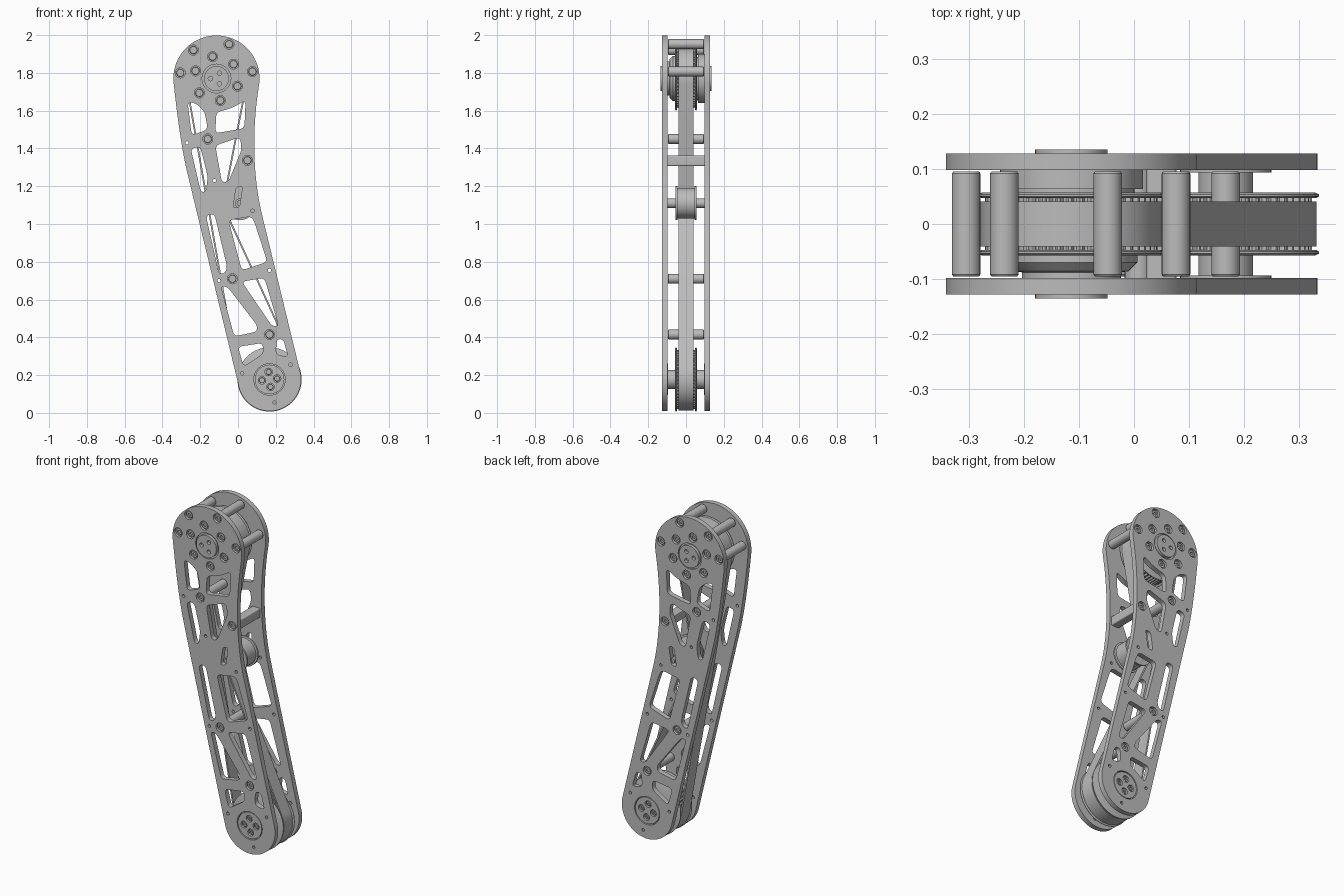
import bpy, bmesh, math
from mathutils import Vector as V
from mathutils.geometry import interpolate_bezier

cube = bpy.data.objects.get("Cube")
if cube:
    bpy.data.objects.remove(cube)

grey = bpy.data.materials.new("machined_grey")
grey.use_nodes = True
grey.diffuse_color = (0.5, 0.5, 0.5, 1)
grey.node_tree.nodes["Principled BSDF"].inputs["Base Color"].default_value = (0.5, 0.5, 0.5, 1)

TOP, LOW, IDLER = V((-0.114, 1.77)), V((0.167, 0.177)), V((0.008, 1.11))
INNER, OUTER = 0.098, 0.128          # side plate faces, measured from the centre plane


def polar(c, r, deg):
    a = math.radians(deg)
    return V((c[0] + r * math.cos(a), c[1] + r * math.sin(a)))


def arc(c, r, a0, a1, n):
    return [polar(c, r, a0 + (a1 - a0) * i / n) for i in range(n + 1)]


def circle(c, r, n=24):
    return arc(c, r, 0, 360, n)[:-1]


def rounded(points, r=0.025):
    """Polygon with its corners rounded off."""
    pts, out = [V(p) for p in points], []
    for i, p in enumerate(pts):
        ends = []
        for q in (pts[i - 1], pts[(i + 1) % len(pts)]):
            d = q - p
            ends.append(p + d.normalized() * min(r, 0.45 * d.length))
        a, b = ends
        for k in range(6):
            t = k / 5
            out.append(a * (1 - t) ** 2 + p * 2 * t * (1 - t) + b * t * t)
    return out


def finish(name, bm):
    bmesh.ops.recalc_face_normals(bm, faces=bm.faces)
    mesh = bpy.data.meshes.new(name)
    bm.to_mesh(mesh)
    bm.free()
    mesh.materials.append(grey)
    ob = bpy.data.objects.new(name, mesh)
    bpy.context.collection.objects.link(ob)
    bpy.ops.object.select_all(action='DESELECT')
    ob.select_set(True)
    bpy.context.view_layer.objects.active = ob
    bpy.ops.object.shade_smooth_by_angle(angle=math.radians(30))
    return ob


def plate(name, outline, holes, y0, y1):
    """Flat outline with holes, extruded along y."""
    bm = bmesh.new()
    for loop in [outline] + holes:
        vs = [bm.verts.new((p[0], y0, p[1])) for p in loop]
        for i, v in enumerate(vs):
            bm.edges.new((vs[i - 1], v))
    bmesh.ops.triangle_fill(bm, edges=bm.edges[:], use_beauty=True, normal=(0, 1, 0))
    ext = bmesh.ops.extrude_face_region(bm, geom=bm.faces[:])
    moved = [e for e in ext["geom"] if isinstance(e, bmesh.types.BMVert)]
    bmesh.ops.translate(bm, vec=(0, y1 - y0, 0), verts=moved)
    return finish(name, bm)


def turned(name, centre, profile, seg=24):
    """Turned part: (radius, y) profile spun around a y axis."""
    bm = bmesh.new()
    rings = []
    for r, y in profile:
        if r == 0:
            rings.append([bm.verts.new((centre[0], y, centre[1]))] * seg)
        else:
            rings.append([bm.verts.new((p[0], y, p[1])) for p in circle(centre, r, seg)])
    for a, b in zip(rings, rings[1:]):
        for i in range(seg):
            face = list(dict.fromkeys((a[i - 1], a[i], b[i], b[i - 1])))
            bm.faces.new(face)
    return finish(name, bm)


def rod(name, c, r, y0, y1, seg=24):
    return turned(name, c, [(0, y0), (r, y0), (r, y1), (0, y1)], seg)


def screw(name, c, s, k=1.0):
    """Socket screw sunk into a plate hole on side s."""
    prof = [(0, 0.1), (0.027, 0.1), (0.027, 0.113), (0.021, 0.113), (0.019, 0.122),
            (0.009, 0.122), (0.009, 0.115), (0, 0.115)]
    turned(name, c, [(r * k, s * y) for r, y in prof], 20)


# Screw layout
rim = [polar(TOP, 0.194, a) for a in (11, 70, 129, 171)]
ring = [polar(TOP, 0.118, a) for a in range(40, 400, 60)]
spine = [V((-0.16, 1.45)), V((-0.03, 0.71)), V((0.167, 0.415))]
bar = V((0.05, 1.337))
screws = rim + ring + spine + [bar]

# Side plate outline: two round ends joined by a gently bent arm
lean = 13.6
along = V((-math.sin(math.radians(lean)), math.cos(math.radians(lean))))
right_knee, left_knee = V((0.127, 1.05)), V((-0.268, 1.27))
top_arc = arc(TOP, 0.228, -10, 188, 56)
left_bend = interpolate_bezier(top_arc[-1], V((-0.325, 1.6)), left_knee + along * 0.14, left_knee, 14)
right_bend = interpolate_bezier(right_knee, right_knee + along * 0.2, V((0.072, 1.49)), top_arc[0], 18)
outline = top_arc + [p.to_2d() for p in left_bend[1:]]
outline += arc(LOW, 0.167, 180 + lean, 360 + lean, 48)
outline += [p.to_2d() for p in right_bend[:-1]]

# Lightening windows
windows = [
    [(-.267, 1.645), (-.225, 1.64), (-.177, 1.597), (-.16, 1.5), (-.245, 1.47)],
    [(-.115, 1.59), (-.03, 1.615), (.04, 1.655), (.034, 1.507), (-.12, 1.48)],
    [(-.25, 1.4), (-.2, 1.41), (-.16, 1.25), (-.17, 1.17), (-.197, 1.17)],
    [(-.12, 1.415), (.01, 1.46), (.02, 1.395), (-.05, 1.225), (-.085, 1.22)],
    [(-.17, 1.045), (-.125, 1.055), (-.057, .77), (-.07, .74), (-.1, .735)],
    [(-.05, 1.02), (.07, 1.04), (.087, 1.01), (.155, .8), (.02, .755)],
    [(-.09, .67), (-.055, .667), (.1, .465), (.1, .43), (-.02, .405)],
    [(.02, .695), (.14, .715), (.215, .46), (.18, .46)],
    [(0, .35), (.13, .37), (.135, .315), (.03, .245)],
    [(.205, .39), (.24, .39), (.265, .295), (.2, .31)],
]
slot = [(-.01, 1.195), (.024, 1.2), (.008, 1.09), (-.026, 1.085)]
pins = [(-.27, 1.43), (-.125, 1.23), (.077, 1.07), (-.1, .7),
        (.167, .755), (.022, .21), (.278, .255), (.193, .055)]
holes = [rounded(w) for w in windows] + [rounded(slot, 0.016)]
holes += [circle(c, 0.0265, 20) for c in screws] + [circle(c, 0.009, 12) for c in pins]
holes += [circle(TOP, 0.076, 40), circle(LOW, 0.083, 40)]

low_bolts = [polar(LOW, 0.04, a) for a in (7, 97, 187, 277)]
top_bolts = [polar(TOP, 0.032, a) for a in (60, 180, 300)]
for s, side in ((-1, "front"), (1, "back")):
    plate(side + "_side_plate", outline, holes, s * INNER, s * OUTER)
    for i, c in enumerate(screws):
        screw(f"{side}_screw_{i}", c, s)
    # Upper hub cap stands proud, lower hub cap sits flush
    rod(side + "_upper_hub_seat", TOP, 0.0765, s * 0.09, s * 0.118, 40)
    plate(side + "_upper_hub_cap", circle(TOP, 0.066, 40),
          [circle(c, 0.012, 14) for c in top_bolts], s * 0.118, s * 0.136)
    rod(side + "_lower_hub_seat", LOW, 0.0835, s * 0.094, s * 0.11, 40)
    plate(side + "_lower_hub_cap", circle(LOW, 0.078, 40),
          [circle(c, 0.02, 16) for c in low_bolts], s * 0.11, s * 0.126)
    for i, c in enumerate(low_bolts):
        screw(f"{side}_lower_hub_screw_{i}", c, s, 0.72)
    rod(side + "_idler_bolt_head", IDLER, 0.015, s * 0.09, s * 0.118, 16)

# Standoffs between the plates
for i, c in enumerate(rim + spine):
    e, r = INNER - 0.002, 0.026
    turned(f"standoff_{i}", c, [(0, -e), (r - .003, -e), (r, -e + .004),
                                (r, e - .004), (r - .003, e), (0, e)])
plate("cross_bar", rounded([bar + V(d) for d in ((-.027, -.03), (.027, -.03), (.027, .026), (-.027, .026))], 0.008),
      [], -INNER, INNER)

# Toothed, flanged pulleys
for name, c in (("upper", TOP), ("lower", LOW)):
    teeth = [polar(c, 0.157 if i % 4 < 2 else 0.149, i * 360 / 192) for i in range(192)]
    plate(name + "_pulley_teeth", teeth, [], -0.05, 0.05)
    for s, side in ((-1, "front"), (1, "back")):
        turned(f"{name}_pulley_{side}_flange", c, [
            (0, s * .047), (.163, s * .047), (.17, s * .05), (.17, s * .054),
            (.163, s * .057), (0, s * .057)], 64)
rod("lower_shaft", LOW, 0.05, -INNER, INNER, 32)

# Drive housings beside the upper pulley
turned("front_drive_housing", TOP, [(0, -.099), (.09, -.099), (.09, -.088), (.104, -.086),
                                    (.12, -.07), (.12, -.055), (0, -.055)], 48)
turned("back_drive_housing", TOP, [(0, .05), (.115, .05), (.115, .064), (.13, .064), (.13, .099), (0, .099)], 48)

# Idler spool on its axle
turned("idler_spool", IDLER, [(0, -.055), (.09, -.055), (.09, -.046), (.08, -.044),
                              (.08, .044), (.09, .046), (.09, .055), (0, .055)], 40)
rod("idler_axle", IDLER, 0.025, -INNER, INNER)


def belt_path(offset):
    """Closed loop around both pulleys, pressed inward by the idler."""
    wheels = [(LOW, 0.161, 1), (IDLER, 0.085, -1), (TOP, 0.161, 1)]
    wheels = [(c, r + s * offset, s) for c, r, s in wheels]
    normals = []
    for i, (c, r, s) in enumerate(wheels):
        c2, r2, s2 = wheels[(i + 1) % 3]
        d = c2 - c
        normals.append(math.degrees(math.atan2(d.y, d.x) - math.acos((s * r - s2 * r2) / d.length)))
    path = []
    for i, (c, r, s) in enumerate(wheels):
        start = normals[i - 1] + (180 if s < 0 else 0)
        sweep = s * ((s * (normals[i] - normals[i - 1])) % 360)
        path += arc(c, r, start, start + sweep, 40 if s > 0 else 12)
    return path


plate("drive_belt", belt_path(0.0045), [belt_path(-0.0045)], -0.041, 0.041)
